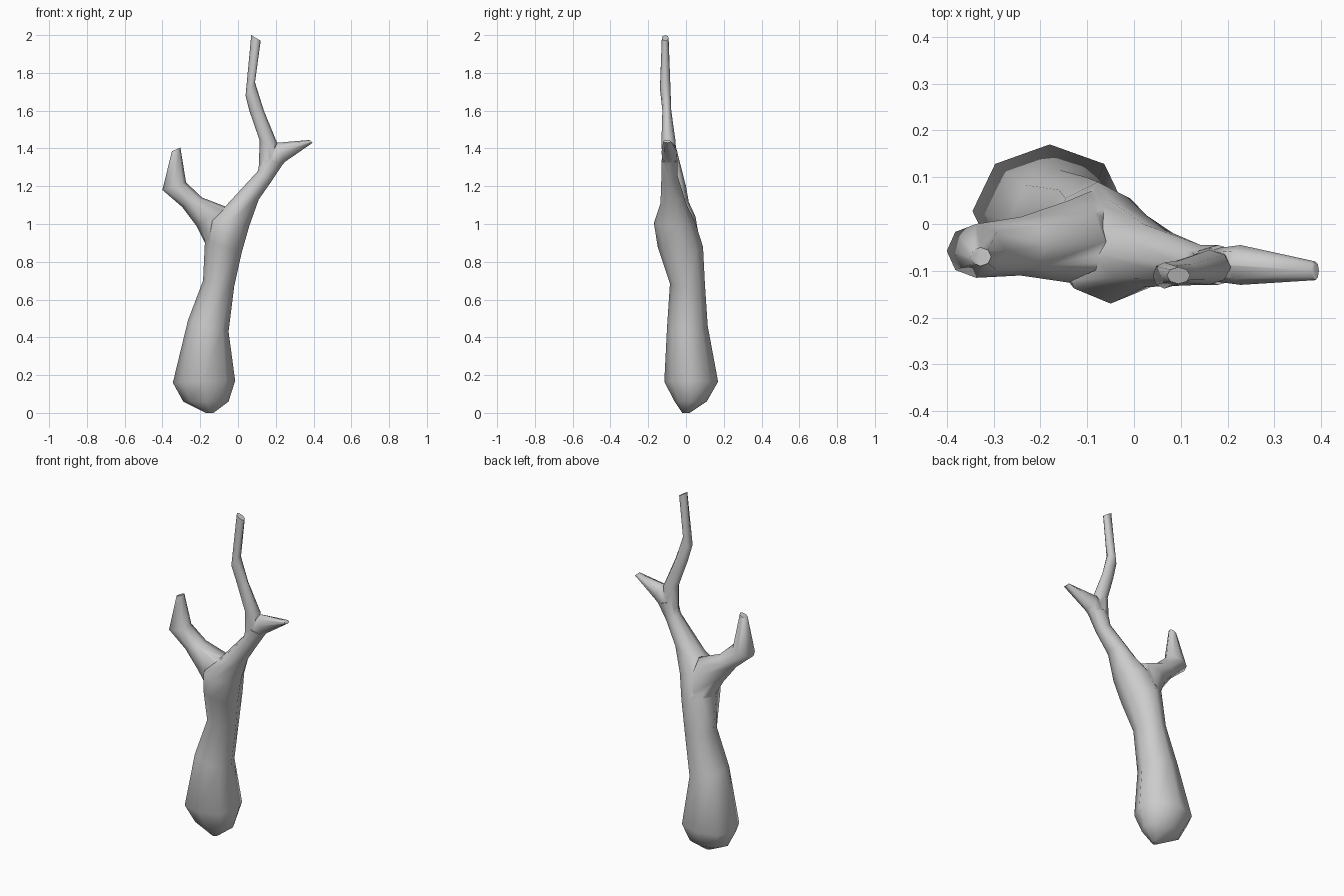
import bpy, bmesh, math
from mathutils import Vector

if "Cube" in bpy.data.objects:
    bpy.data.objects.remove(bpy.data.objects["Cube"])

SIDES = 8


def loft(name, rings):
    """Each ring: left x, left z, right x, right z, front y, back y."""
    bm = bmesh.new()
    loops = []
    for x1, z1, x2, z2, y1, y2 in rings:
        mid = Vector(((x1 + x2) / 2, (y1 + y2) / 2, (z1 + z2) / 2))
        u = Vector(((x2 - x1) / 2, 0, (z2 - z1) / 2))
        v = Vector((0, (y2 - y1) / 2, 0))
        angles = [math.tau * i / SIDES for i in range(SIDES)]
        loops.append([bm.verts.new(mid + u * math.cos(a) + v * math.sin(a)) for a in angles])
    for a, b in zip(loops, loops[1:]):
        for i in range(SIDES):
            j = (i + 1) % SIDES
            bm.faces.new((a[i], a[j], b[j], b[i]))
    bm.faces.new(loops[0][::-1])
    bm.faces.new(loops[-1])
    bmesh.ops.recalc_face_normals(bm, faces=bm.faces)
    mesh = bpy.data.meshes.new(name)
    bm.to_mesh(mesh)
    bm.free()
    obj = bpy.data.objects.new(name, mesh)
    bpy.context.collection.objects.link(obj)
    return obj


# Trunk flowing into the right limb
tree = loft("tree", [
    (-0.17, 0.00, -0.13, 0.00, -0.02, 0.02),
    (-0.29, 0.06, -0.05, 0.06, -0.06, 0.11),
    (-0.345, 0.16, -0.015, 0.17, -0.115, 0.17),
    (-0.265, 0.49, -0.05, 0.43, -0.10, 0.115),
    (-0.185, 0.70, -0.02, 0.67, -0.085, 0.10),
    (-0.175, 0.91, 0.02, 0.85, -0.15, 0.09),
    (-0.16, 1.02, 0.06, 0.99, -0.17, 0.05),
    (-0.07, 1.09, 0.11, 1.13, -0.135, 0.0),
    (0.105, 1.28, 0.18, 1.23, -0.13, -0.045),
    (0.12, 1.36, 0.24, 1.32, -0.13, -0.045),
])

# Left limb with its upturned stub
left_limb = loft("left_limb", [
    (-0.165, 0.88, -0.02, 0.97, -0.10, 0.07),
    (-0.22, 0.99, -0.06, 1.09, -0.125, 0.05),
    (-0.295, 1.09, -0.19, 1.14, -0.11, 0.015),
    (-0.40, 1.18, -0.275, 1.22, -0.115, 0.0),
    (-0.35, 1.385, -0.305, 1.405, -0.09, -0.05),
])

# Upper shoot
upper_shoot = loft("upper_shoot", [
    (0.11, 1.31, 0.21, 1.32, -0.125, -0.05),
    (0.115, 1.44, 0.207, 1.43, -0.13, -0.055),
    (0.06, 1.60, 0.137, 1.60, -0.125, -0.078),
    (0.04, 1.68, 0.09, 1.75, -0.138, -0.082),
    (0.07, 2.00, 0.12, 1.97, -0.128, -0.092),
])

# Pointed side spur
side_spur = loft("side_spur", [
    (0.12, 1.36, 0.185, 1.26, -0.12, -0.055),
    (0.205, 1.43, 0.25, 1.33, -0.13, -0.045),
    (0.38, 1.445, 0.395, 1.43, -0.12, -0.08),
])

# Fuse all limbs into one skin
for part in (left_limb, upper_shoot, side_spur):
    mod = tree.modifiers.new("fuse", 'BOOLEAN')
    mod.operation = 'UNION'
    mod.solver = 'EXACT'
    mod.object = part
    bpy.context.view_layer.objects.active = tree
    bpy.ops.object.modifier_apply(modifier=mod.name)
    bpy.data.objects.remove(part, do_unlink=True)

bpy.ops.object.select_all(action='DESELECT')
tree.select_set(True)
bpy.context.view_layer.objects.active = tree
bpy.ops.object.shade_smooth_by_angle(angle=math.radians(60))
